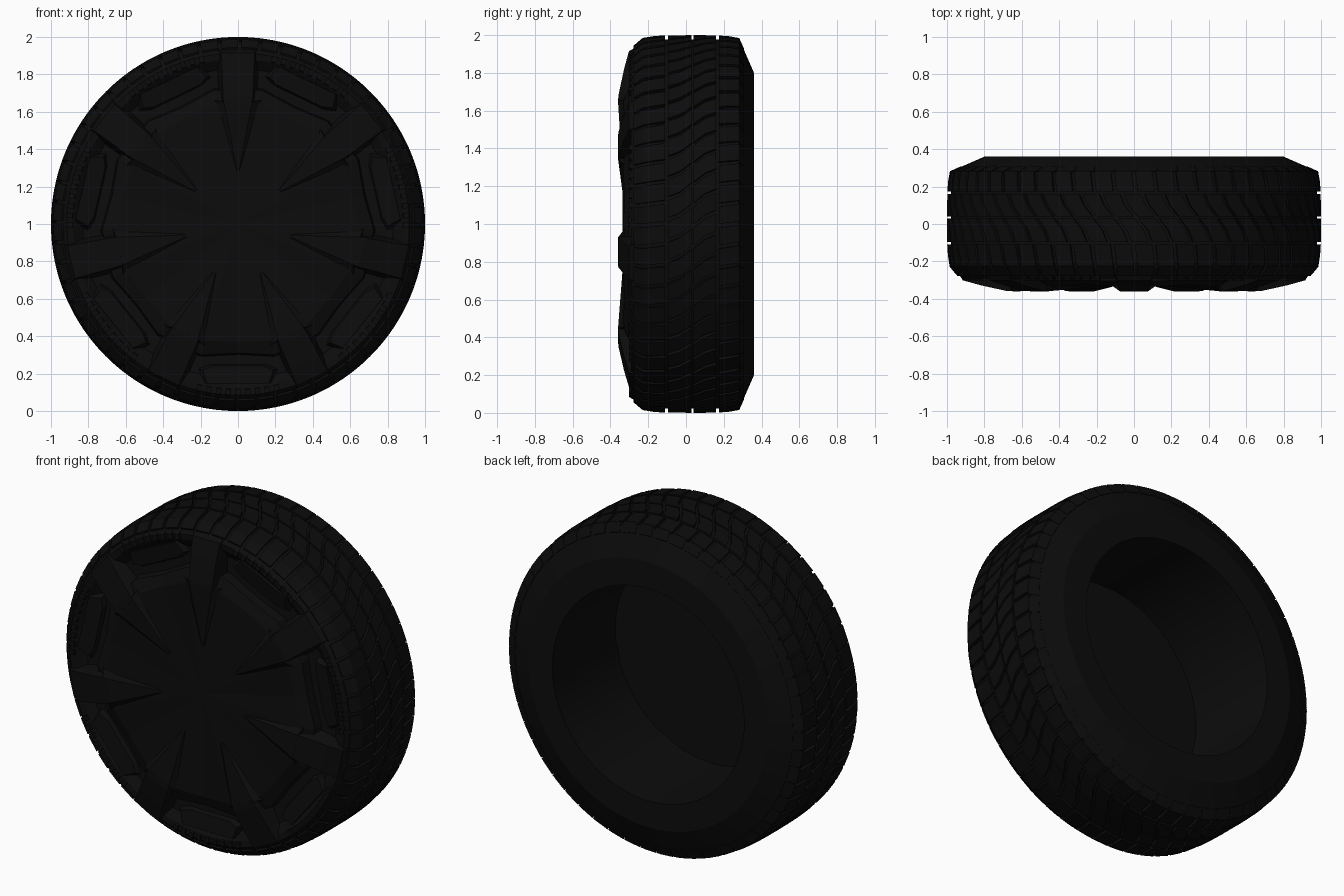
import bpy, bmesh, math
from mathutils import Vector

if "Cube" in bpy.data.objects:
    bpy.data.objects.remove(bpy.data.objects["Cube"])

TAU = 2 * math.pi
rubber = bpy.data.materials.new("black_rubber")
rubber.diffuse_color = (0.0036, 0.0036, 0.0036, 1)
rubber.use_nodes = True
rubber.node_tree.nodes["Principled BSDF"].inputs["Base Color"].default_value = rubber.diffuse_color
SPOKES = [math.pi / 2 + k * TAU / 7 for k in range(7)]


def P(a, r, y, side=0.0):
    """Polar point about the axle; side = tangential offset."""
    return Vector((r * math.cos(a) - side * math.sin(a), y,
                   1 + r * math.sin(a) + side * math.cos(a)))


def finish(bm, name):
    bmesh.ops.recalc_face_normals(bm, faces=bm.faces[:])
    me = bpy.data.meshes.new(name)
    bm.to_mesh(me)
    bm.free()
    me.materials.append(rubber)
    ob = bpy.data.objects.new(name, me)
    bpy.context.collection.objects.link(ob)
    return ob


def loft(bm, rings, caps=True):
    """Skin a list of equal-length closed loops."""
    vs = [[bm.verts.new(p) for p in ring] for ring in rings]
    n = len(vs[0])
    for u, v in zip(vs, vs[1:]):
        for i in range(n):
            j = (i + 1) % n
            bm.faces.new((u[i], u[j], v[j], v[i]))
    if caps:
        bm.faces.new(vs[0])
        bm.faces.new(vs[-1])
    return vs


def lathe(name, profile, n=84, closed=True):
    bm = bmesh.new()
    rings = [[P(i * TAU / n, r, y) for i in range(n)] for r, y in profile]
    if closed:
        rings.append(rings[0])
    loft(bm, rings, caps=not closed)
    bmesh.ops.remove_doubles(bm, verts=bm.verts[:], dist=1e-5)
    return finish(bm, name)


# Tyre body: bore, flat back, bevel, tread floor, front sidewall and recess
tyre = lathe("tyre_body", [
    (.64, -.24), (.64, .36), (.80, .36), (.972, .285), (.978, .2), (.978, -.2),
    (.965, -.235), (.93, -.278), (.915, -.292), (.88, -.288), (.83, -.25), (.66, -.25)])
tyre.data.shade_smooth()
tyre.data.set_sharp_from_angle(angle=math.radians(12))


# Tread blocks: sheared quads on the cylinder
def crown(y):
    return 1.0 - .014 * (abs(y - .025) / .25) ** 4


def tread_row(name, n, y0, y1, fill, skew, bend=0.0, shift=0.0):
    bm = bmesh.new()
    step = TAU / n
    ym = (y0 + y1) / 2
    for k in range(n):
        a = (k + shift) * step
        w = step * fill
        pts = [(a, y0), (a + w, y0), (a + w + skew / 2 + bend, ym),
               (a + w + skew, y1), (a + skew, y1), (a + skew / 2 + bend, ym)]
        loft(bm, [[P(t, .96, y) for t, y in pts], [P(t, crown(y), y) for t, y in pts]])
    return finish(bm, name)


N = 56
tread_row("rear_tread_blocks", N, .175, .283, .82, .015)
tread_row("centre_rear_bars", N, .04, .16, .82, .075, .012)
tread_row("centre_front_bars", N, -.095, .03, .82, .075, -.012, .3)
tread_row("front_tread_blocks", N, -.228, -.11, .82, .015)

# Shoulder lugs wrapping from the tread to both sidewalls
bm = bmesh.new()
for k in range(N):
    a, w = k * TAU / N, .82 * TAU / N
    for prof in ([(.96, -.22), (.988, -.226), (.945, -.277), (.93, -.27)],
                 [(.96, .275), (.986, .281), (.93, .3065), (.92, .30)]):
        loft(bm, [[P(t, r, y) for r, y in prof] for t in (a, a + w)])
finish(bm, "shoulder_lugs")

# Hub cap: shallow faceted fan with a sloped lip
bm = bmesh.new()
rim, lip, wall = [], [], []
for a in SPOKES:
    for s in (-1, 1):
        rim.append(P(a, .645, -.335, s * .10))
        lip.append(P(a, .715, -.305, s * .13))
        wall.append(P(a, .725, -.24, s * .13))
    m = a + TAU / 14
    rim.append(P(m, .63, -.325))
    lip.append(P(m, .69, -.30))
    wall.append(P(m, .70, -.24))
edge = loft(bm, [rim, lip, wall], caps=False)[0]
centre = bm.verts.new(P(0, 0, -.335))
for i in range(len(edge)):
    bm.faces.new((centre, edge[i], edge[(i + 1) % len(edge)]))
finish(bm, "hub_cap")

# Flat plate closing the bore behind the hub cap
lathe("hub_back_plate", [(.66, -.255), (.66, -.245)], 84, closed=False)

# Raised wedge spokes with tabs that run onto the sidewall
bm = bmesh.new()
for a in SPOKES:
    base = [P(a, .27, -.33, -.012), P(a, .66, -.325, -.125), P(a, .66, -.325, .125), P(a, .27, -.33, .012)]
    top = [P(a, .29, -.337, -.006), P(a, .65, -.36, -.075), P(a, .65, -.36, .075), P(a, .29, -.337, .006)]
    loft(bm, [base, top])
    sections = [(.64, -.36, .075), (.68, -.358, .08), (.82, -.328, .085), (.915, -.302, .09), (.93, -.276, .095)]
    loft(bm, [[P(a, r, -.24, -h - .025), P(a, r, y, -h), P(a, r, y, h), P(a, r, -.24, h + .025)]
              for r, y, h in sections])
finish(bm, "hub_spokes")

# Sidewall plates between the tabs, with a row of small ribs outside them
bm = bmesh.new()
ribs = bmesh.new()
for a in SPOKES:
    m = a + TAU / 14

    def outline(shrink, lift):
        pts = [(-.27, .80), (-.20, .765), (.20, .765), (.27, .80), (.22, .875), (-.22, .875)]
        return [P(m + t * (1 - shrink), r + (.82 - r) * shrink, -.245 - lift * (.7 + (r - .765) * 3))
                for t, r in pts]

    loft(bm, [outline(0, 0), outline(.12, .045)])
    for i in range(-4, 5):
        t = m + i * .058
        loft(ribs, [[P(t, r, y, s * .014) for r, y in
                     ((.88, -.28), (.885, -.302), (.915, -.302), (.935, -.27))] for s in (-1, 1)])
finish(bm, "sidewall_plates")
finish(ribs, "sidewall_ribs")
